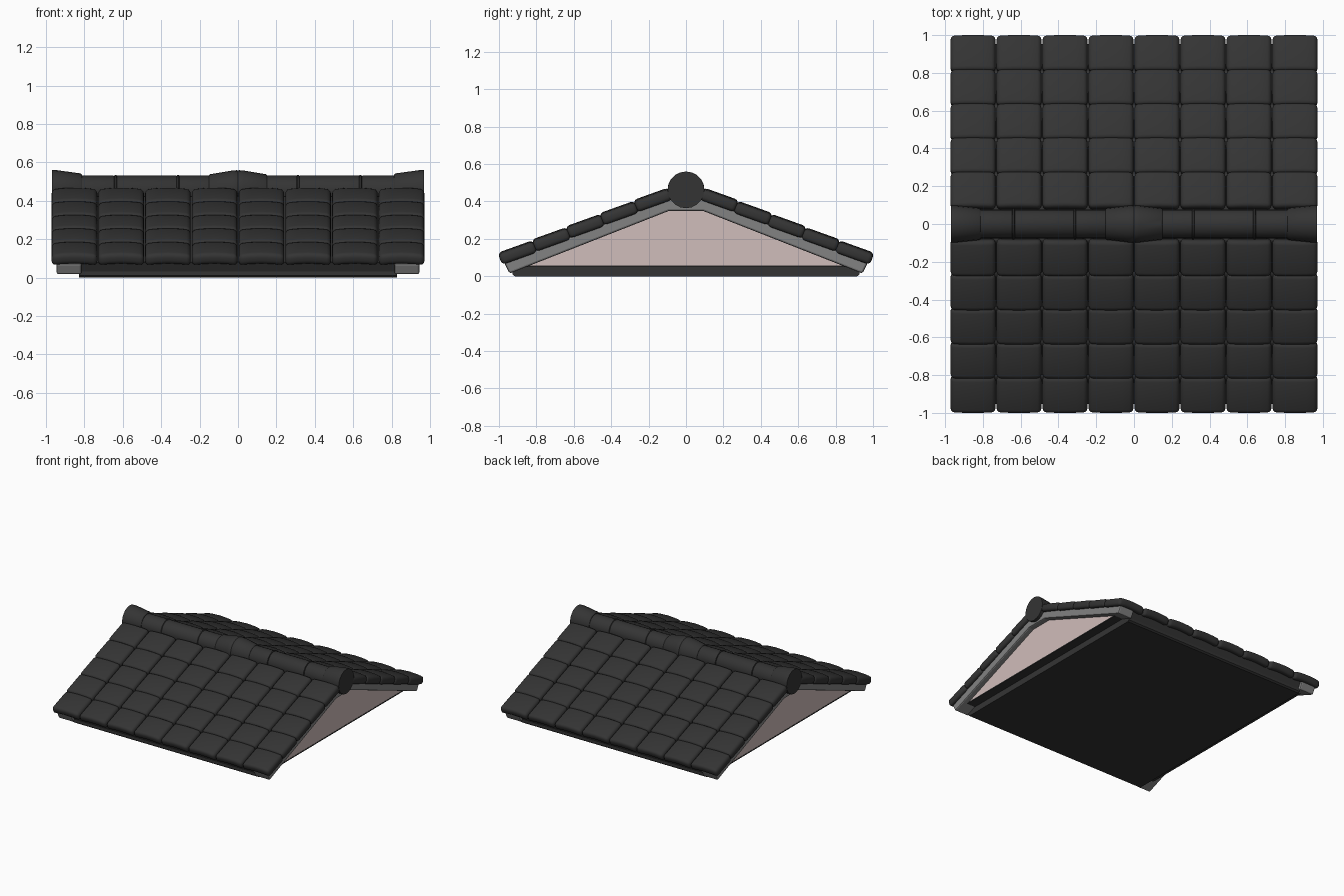
import bpy, bmesh, math
from mathutils import Matrix, Vector

if "Cube" in bpy.data.objects:
    bpy.data.objects.remove(bpy.data.objects["Cube"])


def material(name, rgb):
    m = bpy.data.materials.new(name)
    m.diffuse_color = (*rgb, 1)
    m.use_nodes = True
    m.node_tree.nodes["Principled BSDF"].inputs["Base Color"].default_value = m.diffuse_color
    return m


DARK = material("charcoal tile", (0.034, 0.034, 0.034))
GREY = material("grey trim", (0.225, 0.225, 0.225))
PINK = material("pale pink plaster", (0.63, 0.51, 0.495))


def finish(bm, name, mat, bevel=0, angle=35):
    bmesh.ops.recalc_face_normals(bm, faces=bm.faces)
    me = bpy.data.meshes.new(name)
    bm.to_mesh(me)
    bm.free()
    me.materials.append(mat)
    ob = bpy.data.objects.new(name, me)
    bpy.context.collection.objects.link(ob)
    bpy.ops.object.select_all(action='DESELECT')
    ob.select_set(True)
    bpy.context.view_layer.objects.active = ob
    if bevel:
        b = ob.modifiers.new("bevel", 'BEVEL')
        b.width, b.segments = bevel, 2
    else:
        bpy.ops.object.shade_smooth_by_angle(angle=math.radians(angle))
    return ob


def extrude_x(name, profile, x0, x1, mat, bevel=0):
    """Closed (y, z) profile extruded along x."""
    bm = bmesh.new()
    f = bm.faces.new([bm.verts.new((x0, y, z)) for y, z in profile])
    r = bmesh.ops.extrude_face_region(bm, geom=[f])
    vs = [v for v in r["geom"] if isinstance(v, bmesh.types.BMVert)]
    bmesh.ops.translate(bm, verts=vs, vec=(x1 - x0, 0, 0))
    if f.is_valid and len(f.edges[0].link_faces) < 2:
        bm.faces.new(f.verts)
    return finish(bm, name, mat, bevel, 20)


def lathe_x(name, rings, mat, sides=20):
    """Capped round bar along x; rings are (x, radius, centre z)."""
    bm = bmesh.new()
    loops = []
    for x, r, zc in rings:
        loops.append([bm.verts.new((x, r * math.sin(2 * math.pi * i / sides),
                                    zc + r * math.cos(2 * math.pi * i / sides)))
                      for i in range(sides)])
    for a, b in zip(loops, loops[1:]):
        for i in range(sides):
            j = (i + 1) % sides
            bm.faces.new((a[i], a[j], b[j], b[i]))
    bm.faces.new(loops[0])
    bm.faces.new(loops[-1])
    return finish(bm, name, mat)


# ---- roof tiles: rounded, slightly arched slabs, 8 columns x 5 rows per slope
SLOPE = 0.389
ANG = math.atan(SLOPE) - math.radians(1.5)
W, L, T = 0.238, 0.2, 0.062


def add_tile(bm_out, mat4):
    bm = bmesh.new()
    bmesh.ops.create_cube(bm, size=1, matrix=Matrix.Diagonal((W, L, T, 1)))
    bmesh.ops.bevel(bm, geom=bm.edges[:], offset=0.022, segments=3,
                    profile=0.5, affect='EDGES')
    for x in (-0.06, 0, 0.06):
        bmesh.ops.bisect_plane(bm, geom=bm.verts[:] + bm.edges[:] + bm.faces[:],
                               plane_co=(x, 0, 0), plane_no=(1, 0, 0))
    for v in bm.verts:
        v.co.z -= 0.01 * (v.co.x / (W / 2)) ** 2
    bm.transform(mat4)
    tmp = bpy.data.meshes.new("tmp")
    bm.to_mesh(tmp)
    bm.free()
    bm_out.from_mesh(tmp)
    bpy.data.meshes.remove(tmp)


for side, turn in (("front", 0), ("back", math.pi)):
    bm = bmesh.new()
    for row in range(5):
        y = -0.902 + 0.181 * row
        for col in range(8):
            pos = Vector(((col - 3.5) * 0.2435, y, 0.481 + SLOPE * y))
            add_tile(bm, Matrix.Rotation(turn, 4, 'Z') @ Matrix.Translation(pos)
                     @ Matrix.Rotation(ANG, 4, 'X'))
    finish(bm, side + "_roof_tiles", DARK, angle=50)

# ---- roof deck under the tiles, and grey gable trims
band = [(-0.943, 0.015), (-0.09, 0.35), (0.09, 0.35), (0.943, 0.015),
        (0.972, 0.072), (0.09, 0.415), (-0.09, 0.415), (-0.972, 0.072)]
deck = [(y * 0.98, z + 0.008) for y, z in band]
extrude_x("roof_deck", deck, -0.82, 0.82, DARK)
for side, s in (("left", -1), ("right", 1)):
    extrude_x(side + "_gable_trim", band, s * 0.815, s * 0.945, GREY, 0.01)
    # plaster gable wall
    extrude_x(side + "_gable_wall",
              [(-0.86, 0.055), (0.86, 0.055), (0.09, 0.36), (-0.09, 0.36)],
              s * 0.79, s * 0.9, PINK)

# ---- base slab with a thin soffit reaching out to the gable walls
extrude_x("base_slab", [(-0.915, 0), (0.915, 0), (0.928, 0.01), (0.928, 0.045),
                        (0.9, 0.06), (-0.9, 0.06), (-0.928, 0.045), (-0.928, 0.01)],
          -0.828, 0.828, DARK)
extrude_x("soffit", [(-0.86, 0.05), (0.86, 0.05), (0.86, 0.058), (-0.86, 0.058)],
          -0.902, 0.902, DARK)

# ---- ridge: tubes with small collars, flared ends and centre
for side, s in (("left", -1), ("right", 1)):
    for i, (a, b) in enumerate(((0.13, 0.32), (0.32, 0.645), (0.645, 0.84))):
        lathe_x(f"{side}_ridge_tube_{i + 1}",
                [(s * a, 0.075, 0.454), (s * (a + 0.004), 0.077, 0.454),
                 (s * (b - 0.014), 0.077, 0.454), (s * (b - 0.011), 0.082, 0.454),
                 (s * (b - 0.003), 0.082, 0.454), (s * b, 0.075, 0.454)], DARK)
    lathe_x(side + "_ridge_end",
            [(s * 0.812, 0.08, 0.456), (s * 0.82, 0.085, 0.458),
             (s * 0.945, 0.098, 0.462), (s * 0.97, 0.098, 0.462)], DARK)
    lathe_x(side + "_ridge_centre",
            [(0, 0.096, 0.461), (s * 0.006, 0.099, 0.461),
             (s * 0.03, 0.097, 0.461), (s * 0.145, 0.083, 0.456),
             (s * 0.152, 0.078, 0.454)], DARK)
